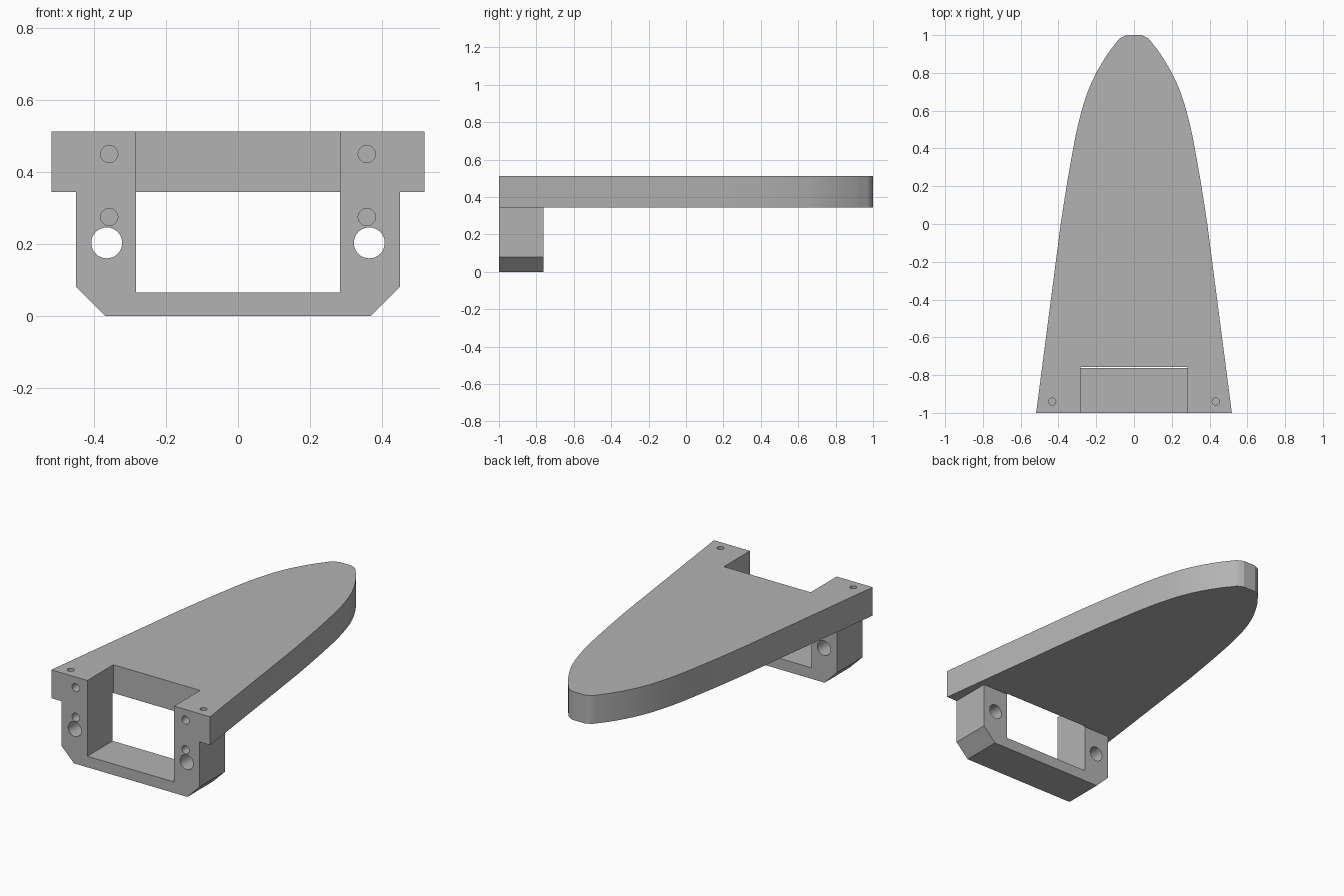
import bpy, bmesh, math
from mathutils import Matrix, Vector

cube = bpy.data.objects.get("Cube")
if cube:
    bpy.data.objects.remove(cube, do_unlink=True)

grey = bpy.data.materials.new("plain_grey")
grey.use_nodes = True
COLOUR = (0.45, 0.45, 0.45, 1)
grey.diffuse_color = COLOUR
grey.node_tree.nodes["Principled BSDF"].inputs["Base Color"].default_value = COLOUR


def add_object(name, bm):
    bmesh.ops.recalc_face_normals(bm, faces=bm.faces)
    mesh = bpy.data.meshes.new(name)
    bm.to_mesh(mesh)
    bm.free()
    mesh.materials.append(grey)
    obj = bpy.data.objects.new(name, mesh)
    bpy.context.collection.objects.link(obj)
    return obj


def prism(name, points, offset):
    """Extrude a closed outline of 3D points along an offset."""
    bm = bmesh.new()
    face = bm.faces.new([bm.verts.new(p) for p in points])
    grown = bmesh.ops.extrude_face_region(bm, geom=[face])["geom"]
    verts = [v for v in grown if isinstance(v, bmesh.types.BMVert)]
    bmesh.ops.translate(bm, vec=offset, verts=verts)
    return add_object(name, bm)


def box(name, low, high):
    bm = bmesh.new()
    low, high = Vector(low), Vector(high)
    matrix = Matrix.Translation((low + high) / 2) @ Matrix.Diagonal((*(high - low), 1))
    bmesh.ops.create_cube(bm, size=1, matrix=matrix)
    return add_object(name, bm)


def drill(name, start, end, radius):
    bm = bmesh.new()
    start, end = Vector(start), Vector(end)
    axis = end - start
    matrix = Matrix.Translation((start + end) / 2) @ axis.to_track_quat("Z", "Y").to_matrix().to_4x4()
    bmesh.ops.create_cone(bm, cap_ends=True, segments=32, radius1=radius,
                          radius2=radius, depth=axis.length, matrix=matrix)
    return add_object(name, bm)


def combine(target, tool, operation):
    """Apply a boolean and remove the tool."""
    mod = target.modifiers.new("cut", "BOOLEAN")
    mod.operation, mod.solver, mod.object = operation, "EXACT", tool
    bpy.context.view_layer.objects.active = target
    bpy.ops.object.modifier_apply(modifier=mod.name)
    bpy.data.objects.remove(tool, do_unlink=True)


def smooth_curve(points, steps=4):
    """Catmull-Rom curve through the points."""
    p = [Vector(q) for q in points]
    p = [2 * p[0] - p[1]] + p + [2 * p[-1] - p[-2]]
    curve = []
    for a, b, c, d in zip(p, p[1:], p[2:], p[3:]):
        for i in range(steps):
            t = i / steps
            curve.append(0.5 * (2 * b + (c - a) * t + (2 * a - 5 * b + 4 * c - d) * t ** 2
                                + (3 * b - a - 3 * c + d) * t ** 3))
    return curve + [p[-2]]


# Tapered plate with a blunt rounded tip
FRONT, PLATE_LOW, PLATE_TOP = -1, 0.345, 0.512
edge = [(0.388, 0), (0.357, 0.2), (0.322, 0.4), (0.302, 0.5), (0.277, 0.6),
        (0.245, 0.7), (0.2, 0.8), (0.14, 0.9), (0.102, 0.95), (0.075, 0.982), (0.04, 1)]
side = [Vector((0.518, FRONT))] + smooth_curve(edge)
outline = [(p.x, p.y, PLATE_LOW) for p in side]
outline += [(-x, y, z) for x, y, z in reversed(outline)]
body = prism("tapered_plate_with_frame", outline, (0, 0, PLATE_TOP - PLATE_LOW))

# Chamfered frame hanging below the wide end
half = [(0.37, 0), (0.45, 0.08), (0.45, 0.43)]
frame = [(x, FRONT, z) for x, z in half]
frame += [(-x, y, z) for x, y, z in reversed(frame)]
combine(body, prism("frame", frame, (0, 0.237, 0)), "UNION")

# Rectangular opening through plate and frame
combine(body, box("opening", (-0.283, -1.1, 0.065), (0.283, -0.757, 0.6)), "DIFFERENCE")

# Screw holes on each side: two blind in front, one through, one blind on top
for s in (-1, 1):
    for z in (0.45, 0.275):
        combine(body, drill("screw_hole", (s * 0.358, -1.1, z), (s * 0.358, -0.88, z), 0.024), "DIFFERENCE")
    combine(body, drill("through_hole", (s * 0.365, -1.1, 0.203), (s * 0.365, -0.7, 0.203), 0.043), "DIFFERENCE")
    combine(body, drill("top_hole", (s * 0.433, -0.94, 0.6), (s * 0.433, -0.94, 0.4), 0.019), "DIFFERENCE")

# Smooth the curved sides, keep the edges crisp
bpy.ops.object.select_all(action="DESELECT")
body.select_set(True)
bpy.context.view_layer.objects.active = body
bpy.ops.object.shade_smooth_by_angle(angle=math.radians(25))
